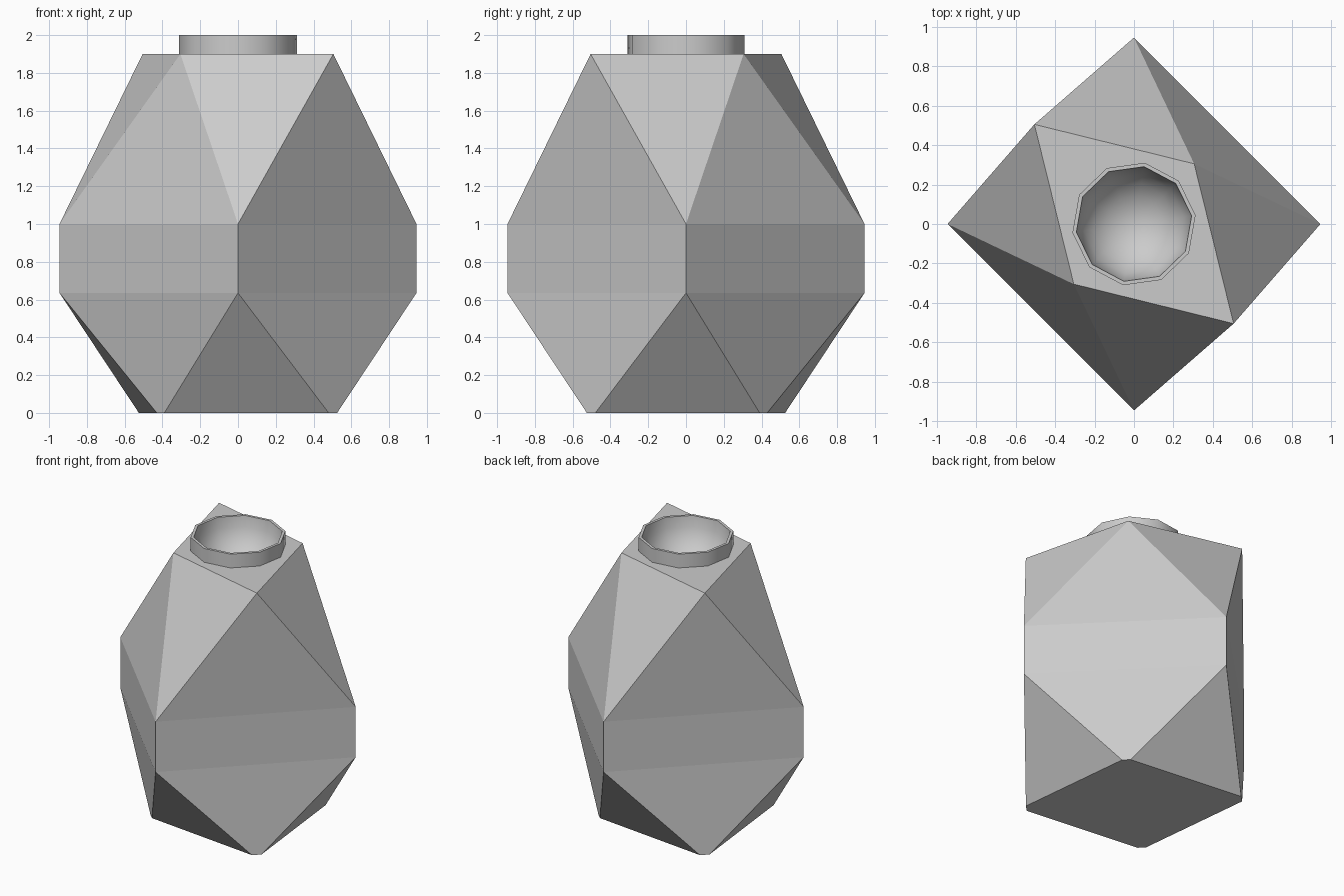
import bpy, bmesh, math

cube = bpy.data.objects.get("Cube")
if cube:
    bpy.data.objects.remove(cube, do_unlink=True)

# One plain grey for the whole vase
grey = bpy.data.materials.new("light_grey")
grey.use_nodes = True
grey.diffuse_color = (0.6, 0.6, 0.6, 1)
grey.node_tree.nodes["Principled BSDF"].inputs["Base Color"].default_value = (0.6, 0.6, 0.6, 1)

SIDES = 10
TURN = math.radians(8)
NECK_R, MOUTH_R = 0.315, 0.295
SHOULDER_Z, RIM_Z = 1.9, 2.0


def ring(bm, radius, z):
    return [bm.verts.new((radius * math.cos(TURN + math.tau * i / SIDES),
                          radius * math.sin(TURN + math.tau * i / SIDES), z))
            for i in range(SIDES)]


def finish(bm, name):
    mesh = bpy.data.meshes.new(name)
    bm.to_mesh(mesh)
    bm.free()
    mesh.materials.append(grey)
    obj = bpy.data.objects.new(name, mesh)
    bpy.context.collection.objects.link(obj)
    return obj


# Faceted body: a diamond girdle between twisted shoulder and foot corners
bm = bmesh.new()
W = 0.945
girdle = [(0, -W), (W, 0), (0, W), (-W, 0)]
low = [bm.verts.new((x, y, 0.635)) for x, y in girdle]
high = [bm.verts.new((x, y, 1.0)) for x, y in girdle]
corners = [(1, -1, True), (1, 1, False), (-1, 1, True), (-1, -1, False)]
top, foot = [], []
for sx, sy, wide in corners:
    t = 0.505 if wide else 0.305
    a, b = (0.48, 0.525) if wide else (0.39, 0.43)
    top.append(bm.verts.new((sx * t, sy * t, SHOULDER_Z)))
    pair = [bm.verts.new((sx * a, sy * b, 0)), bm.verts.new((sx * b, sy * a, 0))]
    foot.append(pair if sx * sy < 0 else pair[::-1])

for i in range(4):
    j = (i + 1) % 4
    bm.faces.new((low[i], low[j], high[j], high[i]))
    bm.faces.new((high[i], high[j], top[i]))
    bm.faces.new((high[j], top[j], top[i]))
    bm.faces.new((low[i], foot[i][0], foot[i][1], low[j]))
    bm.faces.new((low[j], foot[i][1], foot[j][0]))
bm.faces.new([v for pair in reversed(foot) for v in reversed(pair)])

# Shoulder plane with the round opening left free
hole = ring(bm, NECK_R, SHOULDER_Z)
edges = [bm.edges.new((hole[i - 1], hole[i])) for i in range(SIDES)]
edges += [bm.edges.get((top[i - 1], top[i])) for i in range(4)]
bmesh.ops.triangle_fill(bm, edges=edges, use_beauty=True, normal=(0, 0, 1))
bmesh.ops.recalc_face_normals(bm, faces=bm.faces)
finish(bm, "body")

# Neck collar, thin rim and rounded inner bowl
bm = bmesh.new()
STEPS = 6
profile = [(NECK_R, SHOULDER_Z), (NECK_R, RIM_Z)]
for k in range(STEPS):
    a = math.pi / 2 * k / STEPS
    profile.append((MOUTH_R * math.cos(a), RIM_Z - MOUTH_R * math.sin(a)))
rings = [ring(bm, r, z) for r, z in profile]
for lower, upper in zip(rings, rings[1:]):
    for i in range(SIDES):
        j = (i + 1) % SIDES
        bm.faces.new((lower[i], lower[j], upper[j], upper[i]))
base = bm.verts.new((0, 0, RIM_Z - MOUTH_R))
for i in range(SIDES):
    bm.faces.new((rings[-1][i], rings[-1][(i + 1) % SIDES], base))
neck = finish(bm, "neck_and_bowl")
bpy.ops.object.select_all(action="DESELECT")
neck.select_set(True)
bpy.context.view_layer.objects.active = neck
bpy.ops.object.shade_smooth_by_angle(angle=math.radians(40))
